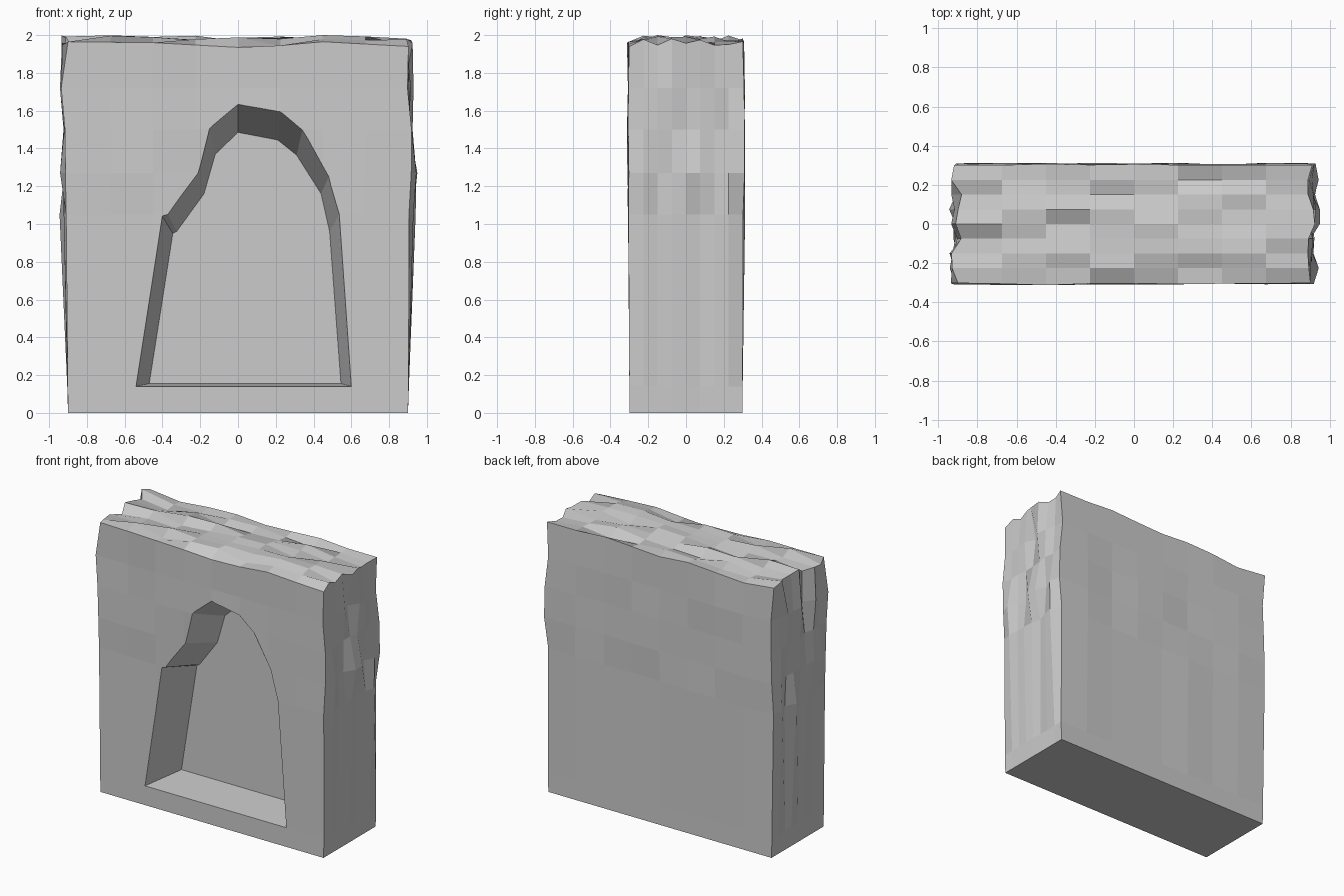
import bpy, bmesh, random
from mathutils import Vector

if "Cube" in bpy.data.objects:
    bpy.data.objects.remove(bpy.data.objects["Cube"])

random.seed(7)
HX, HY, TOP = 0.9, 0.3, 1.965


def make_object(name, bm):
    bmesh.ops.recalc_face_normals(bm, faces=bm.faces)
    mesh = bpy.data.meshes.new(name)
    bm.to_mesh(mesh)
    bm.free()
    obj = bpy.data.objects.new(name, mesh)
    bpy.context.collection.objects.link(obj)
    return obj


def cut(bm, co, normal):
    geom = bm.verts[:] + bm.edges[:] + bm.faces[:]
    bmesh.ops.bisect_plane(bm, geom=geom, plane_co=co, plane_no=normal, dist=1e-5)


def interp(table, v):
    for (a, fa), (b, fb) in zip(table, table[1:]):
        if v <= b:
            return fa + (fb - fa) * max(0, v - a) / (b - a)
    return table[-1][1]


# Rough stone slab: a block cut into a grid, upper part weathered
bm = bmesh.new()
bmesh.ops.create_cube(bm, size=1)
for v in bm.verts:
    v.co = Vector((v.co.x * 2 * HX, v.co.y * 2 * HY, (v.co.z + 0.5) * TOP))
for i in range(1, 8):
    cut(bm, (-HX + i * 0.225, 0, 0), (1, 0, 0))
    cut(bm, (0, -HY + i * 0.075, 0), (0, 1, 0))
for z in (0.14, 1.05, 1.27, 1.5, 1.72):
    cut(bm, (0, 0, z), (0, 0, 1))

side_reach = [(0, 0), (0.14, 0.005), (1.05, 0.047), (1.27, 0.052),
              (1.5, 0.025), (1.72, 0.048), (2, 0.04)]
front_top = [(-0.9, 1.965), (-0.45, 1.96), (0, 1.935), (0.225, 1.945),
             (0.45, 1.965), (0.9, 1.94)]
for v in bm.verts:
    x, y, z = v.co
    if z > 1:
        if abs(x) > HX - 0.01:
            low = -0.02 if z > 1.6 else 0.0
            reach = interp(side_reach, z)
            v.co.x += (1 if x > 0 else -1) * random.uniform(low, reach)
        if abs(y) > HY - 0.01:
            v.co.y += (1 if y > 0 else -1) * random.uniform(0, 0.013)
        if z > TOP - 0.01:
            if y < -HY + 0.01:
                v.co.z = interp(front_top, x)
            else:
                v.co.z = random.uniform(1.94, 2.0)
    elif z > 0.1 and abs(x) > HX - 0.01:
        v.co.x += (1 if x > 0 else -1) * random.uniform(0, 0.005)
top = max(bm.verts, key=lambda v: v.co.z)
top.co.z = 2.0
slab = make_object("stone_slab", bm)

# Arched niche, tapering from the front face to its back wall
FRONT = [(-0.54, 0.14), (-0.40, 1.04), (-0.37, 1.05), (-0.21, 1.27), (-0.15, 1.50),
         (0, 1.63), (0.225, 1.59), (0.34, 1.495), (0.48, 1.25), (0.535, 1.05), (0.60, 0.14)]
BACK = [(-0.47, 0.155), (-0.345, 0.95), (-0.325, 0.96), (-0.18, 1.16), (-0.12, 1.37),
        (0, 1.485), (0.21, 1.445), (0.31, 1.365), (0.44, 1.16), (0.485, 0.96), (0.545, 0.155)]
Y0, Y1, YOUT = -0.3, 0.02, -0.4
bm = bmesh.new()
outer, inner = [], []
for f, b in zip(FRONT, BACK):
    pf, pb = Vector((f[0], Y0, f[1])), Vector((b[0], Y1, b[1]))
    outer.append(bm.verts.new(pf.lerp(pb, (YOUT - Y0) / (Y1 - Y0))))
    inner.append(bm.verts.new(pb))
n = len(outer)
for i in range(n):
    j = (i + 1) % n
    bm.faces.new((outer[i], outer[j], inner[j], inner[i]))
bm.faces.new(outer)
bm.faces.new(inner[::-1])
cutter = make_object("niche_cutter", bm)
cutter.hide_render = True
cutter.hide_set(True)

mod = slab.modifiers.new("niche", 'BOOLEAN')
mod.operation = 'DIFFERENCE'
mod.solver = 'EXACT'
mod.object = cutter
